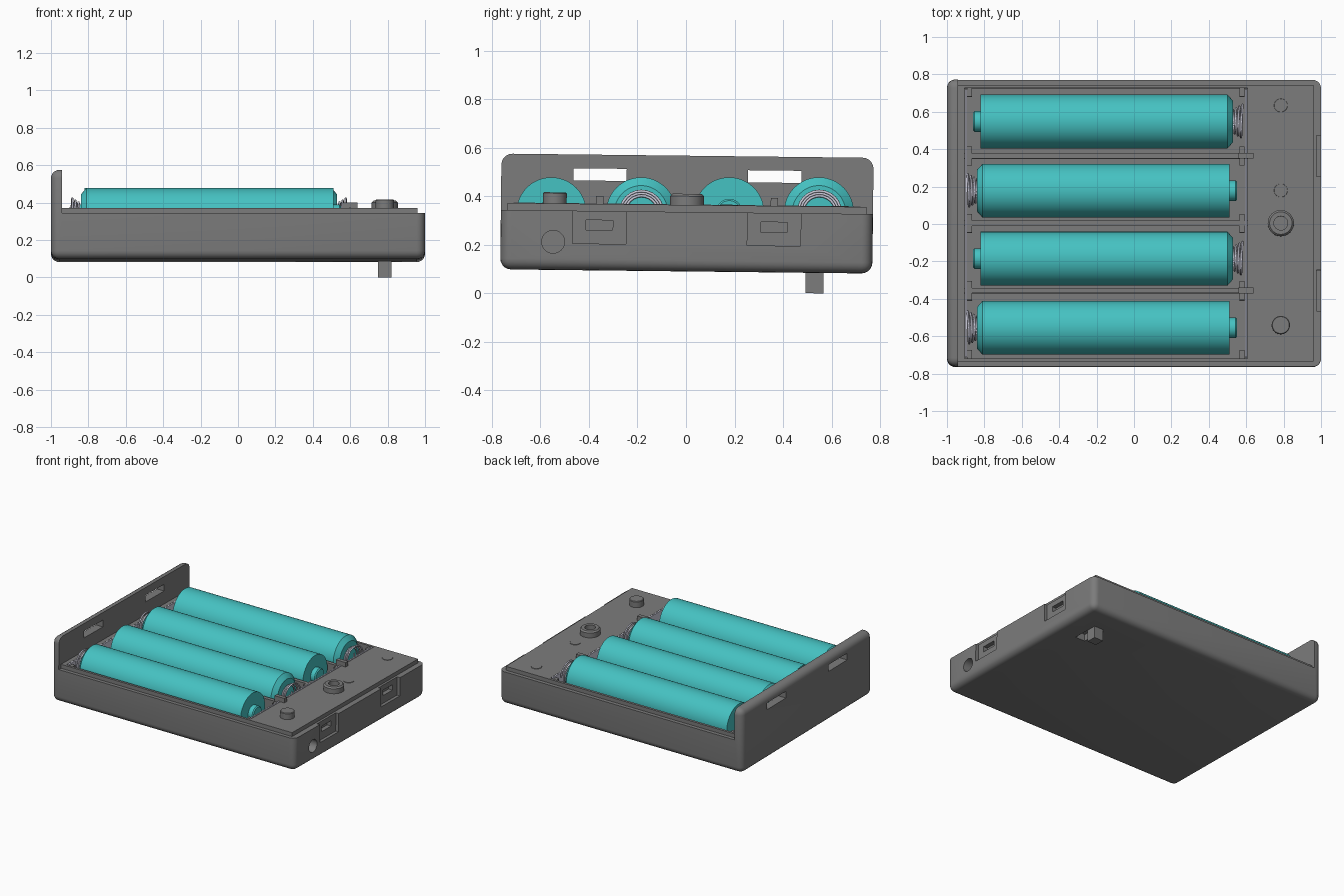
import bpy, bmesh, math
from mathutils import Matrix, Vector

if "Cube" in bpy.data.objects:
    bpy.data.objects.remove(bpy.data.objects["Cube"], do_unlink=True)


def material(name, rgb):
    m = bpy.data.materials.new(name)
    m.use_nodes = True
    m.diffuse_color = (*rgb, 1)
    m.node_tree.nodes["Principled BSDF"].inputs["Base Color"].default_value = (*rgb, 1)
    return m


GREY = material("grey plastic", (0.2, 0.2, 0.2))
TEAL = material("teal wrapper", (0.06, 0.54, 0.54))
METAL = material("pale metal", (0.6, 0.6, 0.7))
TILT = Matrix.Rotation(math.radians(-0.65), 4, 'X')


def finish(name, bm, mat):
    bmesh.ops.recalc_face_normals(bm, faces=bm.faces)
    mesh = bpy.data.meshes.new(name)
    bm.to_mesh(mesh)
    bm.free()
    mesh.materials.append(mat)
    ob = bpy.data.objects.new(name, mesh)
    bpy.context.collection.objects.link(ob)
    return ob


def activate(ob):
    bpy.ops.object.select_all(action='DESELECT')
    ob.select_set(True)
    bpy.context.view_layer.objects.active = ob


def smooth(ob):
    activate(ob)
    bpy.ops.object.shade_smooth_by_angle(angle=math.radians(32))


def box(name, x, y, z, mat=GREY):
    """Box from (low, high) ranges on each axis."""
    bm = bmesh.new()
    bmesh.ops.create_cube(bm, size=1)
    for v in bm.verts:
        v.co = Vector([(r[0] + r[1]) / 2 + c * (r[1] - r[0]) for r, c in zip((x, y, z), v.co)])
    return finish(name, bm, mat)


def lathe(name, profile, at, mat=GREY, turn=0, steps=40):
    """Spin (radius, height) points about z, turn about y, then move."""
    bm = bmesh.new()
    vs = [bm.verts.new((r, 0, h)) for r, h in profile]
    edges = [bm.edges.new(p) for p in zip(vs, vs[1:])]
    bmesh.ops.spin(bm, geom=vs + edges, cent=(0, 0, 0), axis=(0, 0, 1),
                   angle=math.tau, steps=steps)
    bmesh.ops.remove_doubles(bm, verts=bm.verts, dist=1e-5)
    bm.transform(Matrix.Translation(at) @ Matrix.Rotation(math.radians(turn), 4, 'Y'))
    ob = finish(name, bm, mat)
    smooth(ob)
    return ob


def disc_profile(r, h, edge=0.004):
    return [(0, 0), (r, 0), (r, h - edge), (r - edge, h), (0, h)]


tilted = []

# Case: rounded block carved down to a tray with one tall end wall
case = box("case", (-1, 1), (-0.767, 0.767), (0.09, 0.567))
bevel = case.modifiers.new("round", 'BEVEL')
bevel.width, bevel.segments = 0.045, 5
FAR = (-0.94, 1.2)
cutters = [
    box("cut_top", FAR, (-1, 1), (0.364, 1)),
    box("cut_rim_end", (0.96, 1.2), (-1, 1), (0.335, 1)),
    box("cut_battery_bay", (-0.907, 0.607), (-0.722, 0.722), (0.175, 1)),
    box("cut_switch_pocket", (0.745, 0.825), (0.37, 0.57), (0, 0.14)),
    lathe("cut_jack_hole", disc_profile(0.047, 0.3), (0.9, -0.55, 0.206), turn=90),
]
for s in (-1, 1):
    def span(a, b):
        return sorted((s * a, s * b))
    cutters += [
        box("cut_rim_side", FAR, span(0.74, 1), (0.335, 1)),
        box("cut_wall_slot", (-1.2, -0.8), span(0.25, 0.47), (0.46, 0.51)),
        box("cut_latch_recess", (0.977, 1.2), span(0.25, 0.47), (0.2, 0.35)),
        box("cut_latch_hole", (0.945, 1.2), span(0.305, 0.415), (0.257, 0.297)),
    ]
for c in cutters:
    c.hide_render = True
    mod = case.modifiers.new("cut", 'BOOLEAN')
    mod.operation, mod.solver, mod.object = 'DIFFERENCE', 'EXACT', c
activate(case)
for name in [m.name for m in case.modifiers]:
    bpy.ops.object.modifier_apply(modifier=case.modifiers[0].name)
for c in cutters:
    bpy.data.objects.remove(c, do_unlink=True)
smooth(case)
tilted.append(case)

# Dividers between the bays, the outer two with locating tabs
for y in (-0.36, 0, 0.36):
    tilted.append(box("divider", (-0.907, 0.607), (y - 0.014, y + 0.014), (0.17, 0.355)))
    if y:
        tilted.append(box("divider_tab", (0.56, 0.64), (y - 0.015, y + 0.015), (0.3, 0.397)))

# Contact strips and the retaining blocks holding them
for end, x in (("left", -0.898), ("right", 0.598)):
    inward = 0.006 if x < 0 else -0.006
    tilted.append(box("contact_strip_" + end, (x - 0.005, x + 0.005),
                      (-0.715, 0.715), (0.17, 0.366), METAL))
    for y in (-0.7, -0.36, 0, 0.36, 0.7):
        half = 0.022 if abs(y) > 0.5 else 0.05
        tilted.append(box("retaining_block", sorted((x + inward, x + inward * 5.5)),
                          (y - half, y + half), (0.17, 0.355)))

# Deck details: peg, ring boss and two faint round marks
DECK_X = 0.785
tilted.append(lathe("deck_peg", disc_profile(0.049, 0.06), (DECK_X, -0.545, 0.35)))
tilted.append(lathe("deck_ring", [(0.037, 0), (0.037, 0.05), (0.06, 0.05),
                                  (0.07, 0.04), (0.07, 0)], (DECK_X, 0, 0.36)))
for y in (0.175, 0.63):
    tilted.append(lathe("deck_mark", disc_profile(0.036, 0.008, 0.001), (DECK_X, y, 0.359)))

# Slide switch under the case
tilted.append(box("switch_slider", (0.748, 0.822), (0.492, 0.566), (0.006, 0.15)))

for ob in tilted:
    ob.data.transform(TILT)

# Batteries in alternating directions, each with a spring at its flat end
AXIS_Z = 0.334
cell = [(0, 0), (0.11, 0), (0.144, 0.03), (0.144, 1.35), (0.055, 1.35),
        (0.055, 1.383), (0.048, 1.39), (0, 1.39)]
for i, y in enumerate((0.548, 0.178, -0.185, -0.555)):
    d = -1 if i % 2 == 0 else 1
    start = 0.53 if d < 0 else -0.84
    lathe("battery", cell, (start, y, AXIS_Z), TEAL, turn=90 * d, steps=48)

    curve = bpy.data.curves.new("spring", 'CURVE')
    curve.dimensions = '3D'
    curve.bevel_depth, curve.bevel_resolution = 0.006, 1
    line = curve.splines.new('POLY')
    count = 72
    line.points.add(count)
    for k, p in enumerate(line.points):
        t = k / count
        a, r = t * 3 * math.tau, 0.09 - 0.03 * t
        p.co = (start - d * 0.05 * (1 - t), y + r * math.cos(a), AXIS_Z + r * math.sin(a), 1)
    curve.materials.append(METAL)
    bpy.context.collection.objects.link(bpy.data.objects.new("spring", curve))
